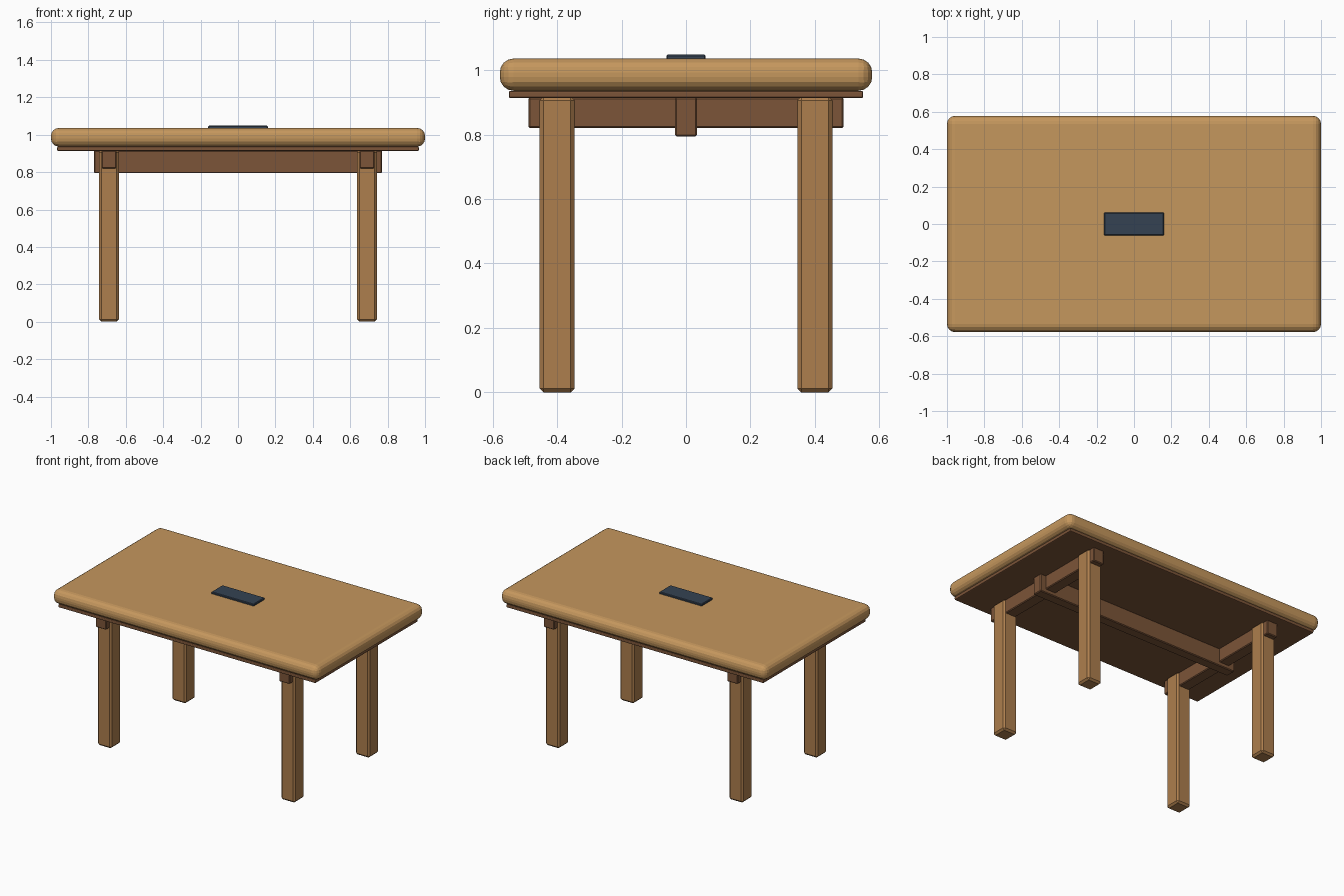
import bpy

if "Cube" in bpy.data.objects:
    bpy.data.objects.remove(bpy.data.objects["Cube"])


def material(name, rgb):
    m = bpy.data.materials.new(name)
    m.diffuse_color = (*rgb, 1)
    m.use_nodes = True
    m.node_tree.nodes["Principled BSDF"].inputs["Base Color"].default_value = m.diffuse_color
    return m


TOP = material("light_oak", (0.56, 0.31, 0.11))
LEG = material("oak", (0.42, 0.21, 0.075))
RAIL = material("dark_oak", (0.20, 0.09, 0.04))
INLAY = material("slate", (0.035, 0.055, 0.085))


def box(name, half_x, half_y, z0, z1, mat, bevel, segments=1, x=0, y=0):
    """Bevelled box given by half widths and its z range."""
    bpy.ops.mesh.primitive_cube_add(size=1, location=(x, y, (z0 + z1) / 2))
    ob = bpy.context.object
    ob.name = name
    ob.scale = (half_x * 2, half_y * 2, z1 - z0)
    bpy.ops.object.transform_apply(location=False, rotation=False, scale=True)
    mod = ob.modifiers.new("bevel", 'BEVEL')
    mod.width = bevel
    mod.segments = segments
    ob.data.materials.append(mat)
    return ob


# Rounded table top, the panel under it and the dark inlay plate
box("table_top", 1.0, 0.578, 0.936, 1.036, TOP, 0.043, 4)
box("under_panel", 0.967, 0.55, 0.913, 0.936, RAIL, 0.006, 2)
box("inlay_plate", 0.16, 0.061, 1.03, 1.048, INLAY, 0.004)

# Long centre beam
box("centre_beam", 0.77, 0.034, 0.794, 0.916, RAIL, 0.005)

# Cross rails and legs on each end
for sx, side in ((-1, "left"), (1, "right")):
    box(f"{side}_cross_rail", 0.04, 0.489, 0.82, 0.916, RAIL, 0.005, x=sx * 0.69)
    for sy, end in ((-1, "front"), (1, "back")):
        box(f"{end}_{side}_leg", 0.053, 0.054, 0, 0.918, LEG, 0.012,
            x=sx * 0.69, y=sy * 0.4)
